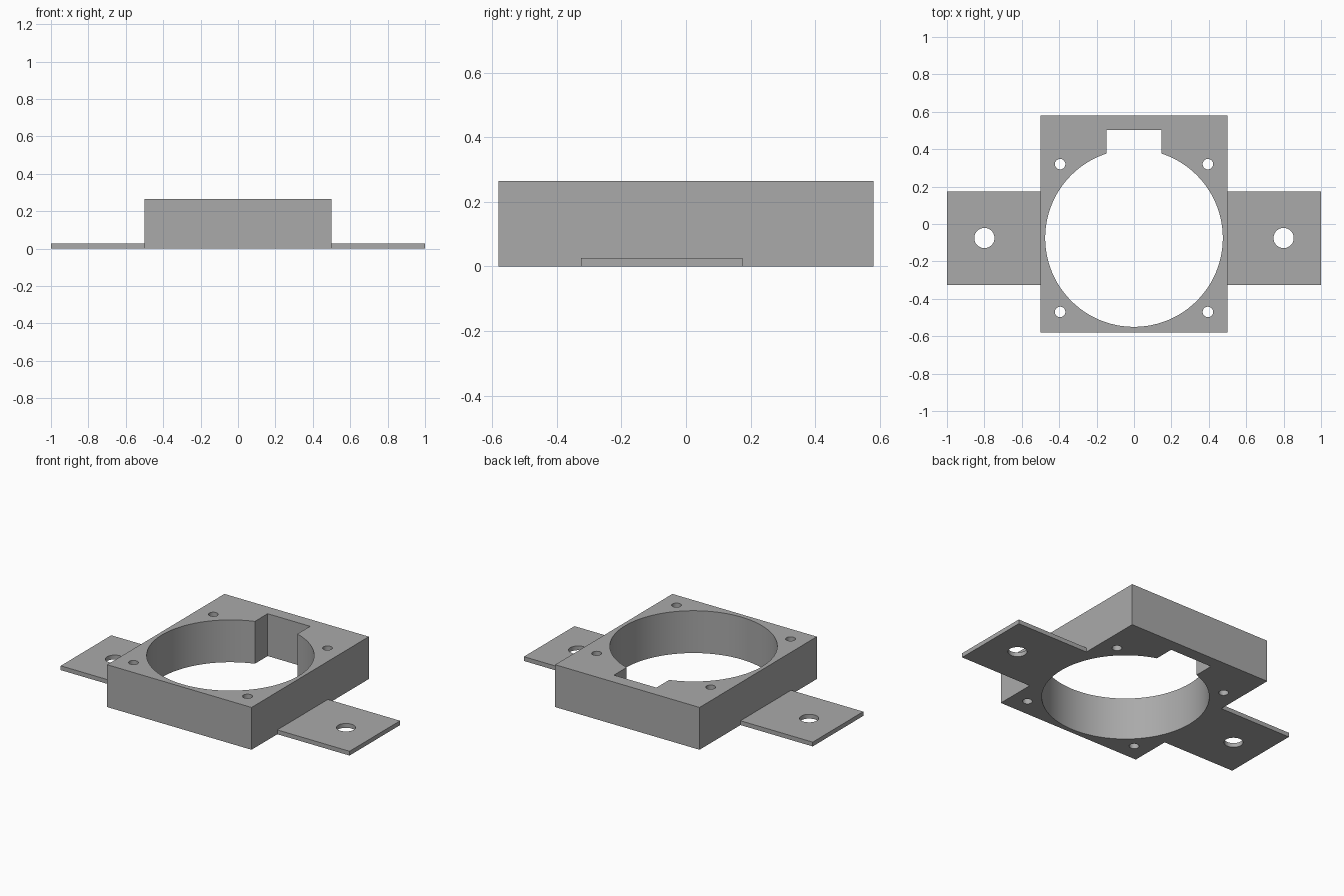
import bpy
import math

cube = bpy.data.objects.get("Cube")
if cube:
    bpy.data.objects.remove(cube, do_unlink=True)

HEIGHT, TAB_HEIGHT = 0.265, 0.027
BORE_Y = -0.075

grey = bpy.data.materials.new("plain grey")
grey.use_nodes = True
colour = (0.40, 0.40, 0.40, 1)
grey.diffuse_color = colour
grey.node_tree.nodes["Principled BSDF"].inputs["Base Color"].default_value = colour


def block(name, x, y, z):
    """Box spanning the given (low, high) ranges."""
    spans = (x, y, z)
    bpy.ops.mesh.primitive_cube_add(size=1, location=[(a + b) / 2 for a, b in spans])
    ob = bpy.context.object
    ob.name = name
    ob.scale = [b - a for a, b in spans]
    bpy.ops.object.transform_apply(location=True, rotation=False, scale=True)
    ob.data.materials.append(grey)
    return ob


def cylinder(name, x, y, radius, sides):
    """Tall vertical cutter."""
    bpy.ops.mesh.primitive_cylinder_add(vertices=sides, radius=radius, depth=2, location=(x, y, 0))
    ob = bpy.context.object
    ob.name = name
    ob.data.materials.append(grey)
    return ob


def cut(target, cutter):
    mod = target.modifiers.new("cut", "BOOLEAN")
    mod.operation = "DIFFERENCE"
    mod.solver = "EXACT"
    mod.object = cutter
    bpy.context.view_layer.objects.active = target
    bpy.ops.object.modifier_apply(modifier=mod.name)
    bpy.data.objects.remove(cutter, do_unlink=True)


def shade(ob):
    bpy.ops.object.select_all(action="DESELECT")
    ob.select_set(True)
    bpy.context.view_layer.objects.active = ob
    bpy.ops.object.shade_smooth_by_angle(angle=math.radians(30))


# Housing block with round bore, rear key slot and four screw holes
housing = block("housing", (-0.5, 0.5), (-0.58, 0.58), (0, HEIGHT))
cut(housing, cylinder("bore_cutter", 0, BORE_Y, 0.475, 96))
cut(housing, block("slot_cutter", (-0.147, 0.147), (0, 0.503), (-1, 1)))
for sx in (-1, 1):
    for sy in (-1, 1):
        cut(housing, cylinder("screw_cutter", sx * 0.395, BORE_Y + sy * 0.395, 0.028, 32))
shade(housing)

# Thin mounting tabs on both sides, each with a bolt hole
for side, sx in (("left", 1), ("right", -1)):
    tab = block(side + "_tab", sorted((sx * 0.5, sx * 1.0)),
                (BORE_Y - 0.25, BORE_Y + 0.25), (0, TAB_HEIGHT))
    cut(tab, cylinder("bolt_cutter", sx * 0.8, BORE_Y, 0.054, 48))
    shade(tab)
